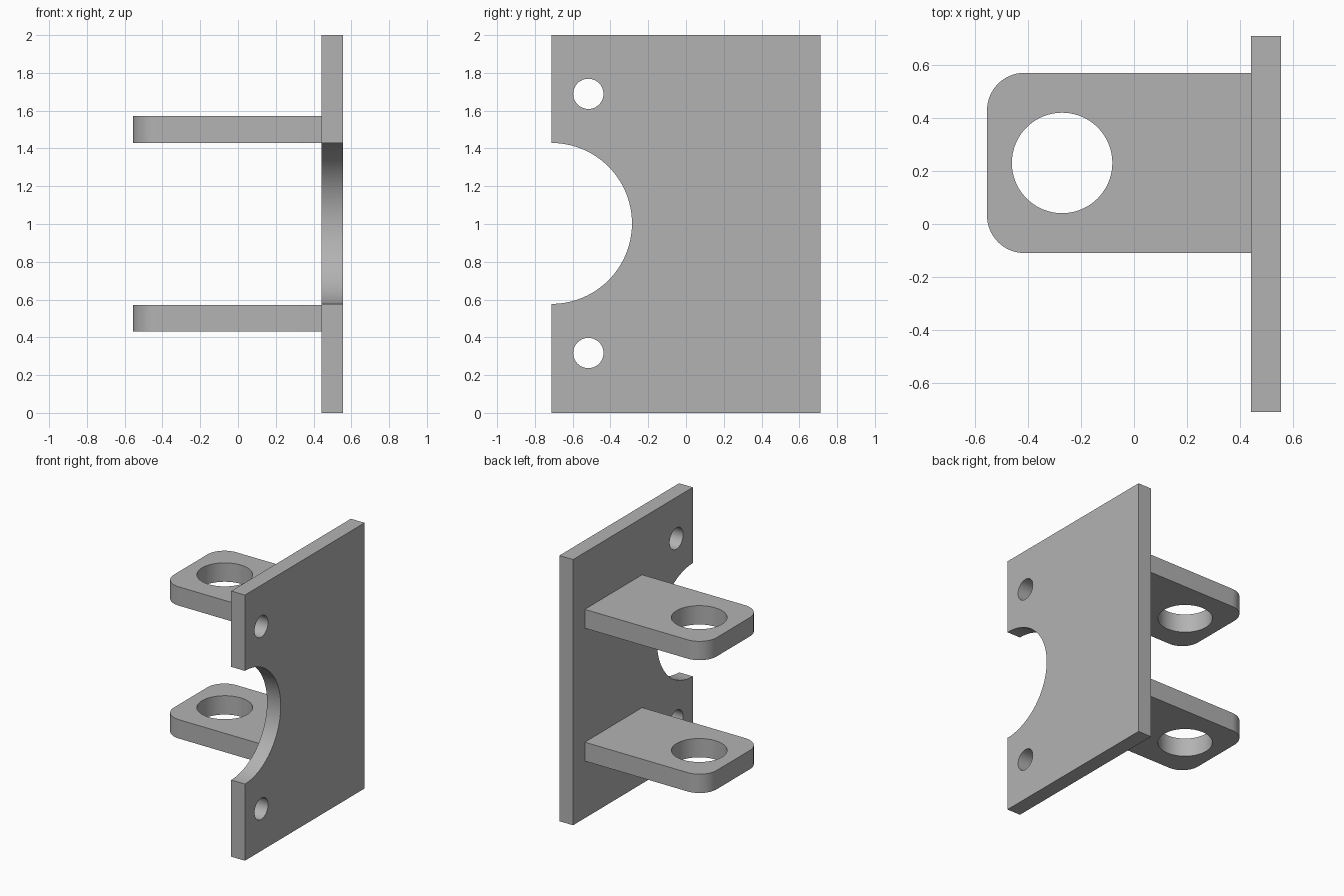
import bpy
import bmesh
import math
from mathutils import Matrix, Vector

if "Cube" in bpy.data.objects:
    bpy.data.objects.remove(bpy.data.objects["Cube"], do_unlink=True)

# Single plain grey material
grey = bpy.data.materials.new("plain_grey")
grey.use_nodes = True
colour = (0.45, 0.45, 0.45, 1)
grey.diffuse_color = colour
grey.node_tree.nodes["Principled BSDF"].inputs["Base Color"].default_value = colour


def add_object(name, bm):
    mesh = bpy.data.meshes.new(name)
    bm.to_mesh(mesh)
    bm.free()
    obj = bpy.data.objects.new(name, mesh)
    bpy.context.collection.objects.link(obj)
    mesh.materials.append(grey)
    return obj


def box(low, high):
    low, high = Vector(low), Vector(high)
    bm = bmesh.new()
    bmesh.ops.create_cube(bm, size=1, matrix=Matrix.Translation((low + high) / 2)
                          @ Matrix.Diagonal((*(high - low), 1)))
    return bm


def drill(obj, centre, radius, axis):
    """Cut a round hole through obj along the given axis."""
    turn = Matrix.Rotation(math.pi / 2, 4, "Y") if axis == "X" else Matrix()
    bm = bmesh.new()
    bmesh.ops.create_cone(bm, cap_ends=True, segments=96, radius1=radius,
                          radius2=radius, depth=0.5,
                          matrix=Matrix.Translation(centre) @ turn)
    cutter = add_object("hole_cutter", bm)
    cutter.hide_render = True
    mod = obj.modifiers.new("hole", "BOOLEAN")
    mod.operation, mod.solver, mod.object = "DIFFERENCE", "EXACT", cutter
    bpy.ops.object.select_all(action="DESELECT")
    bpy.context.view_layer.objects.active = obj
    obj.select_set(True)
    bpy.ops.object.modifier_apply(modifier=mod.name)
    bpy.data.objects.remove(cutter, do_unlink=True)


def smooth(obj):
    bpy.ops.object.select_all(action="DESELECT")
    bpy.context.view_layer.objects.active = obj
    obj.select_set(True)
    bpy.ops.object.shade_smooth_by_angle(angle=math.radians(30))


# Upright plate with a half-round notch and two bolt holes
PLATE_X, FRONT_Y = 0.442, -0.712
plate = add_object("mounting_plate", box((PLATE_X, FRONT_Y, 0), (0.556, -FRONT_Y, 2)))
drill(plate, (0.5, FRONT_Y, 1.003), 0.426, "X")
for z in (0.317, 1.689):
    drill(plate, (0.5, -0.517, z), 0.08, "X")
smooth(plate)

# Two horizontal arms with rounded outer corners and a large eye
for name, z in (("lower_arm", 0.43), ("upper_arm", 1.43)):
    bm = box((-0.556, -0.11, z), (PLATE_X, 0.572, z + 0.142))
    corners = [e for e in bm.edges
               if all(v.co.x < 0 for v in e.verts)
               and abs(e.verts[0].co.z - e.verts[1].co.z) > 0.1]
    bmesh.ops.bevel(bm, geom=corners, offset=0.142, segments=16,
                    profile=0.5, affect="EDGES")
    arm = add_object(name, bm)
    drill(arm, (-0.272, 0.231, z + 0.07), 0.19, "Z")
    smooth(arm)
